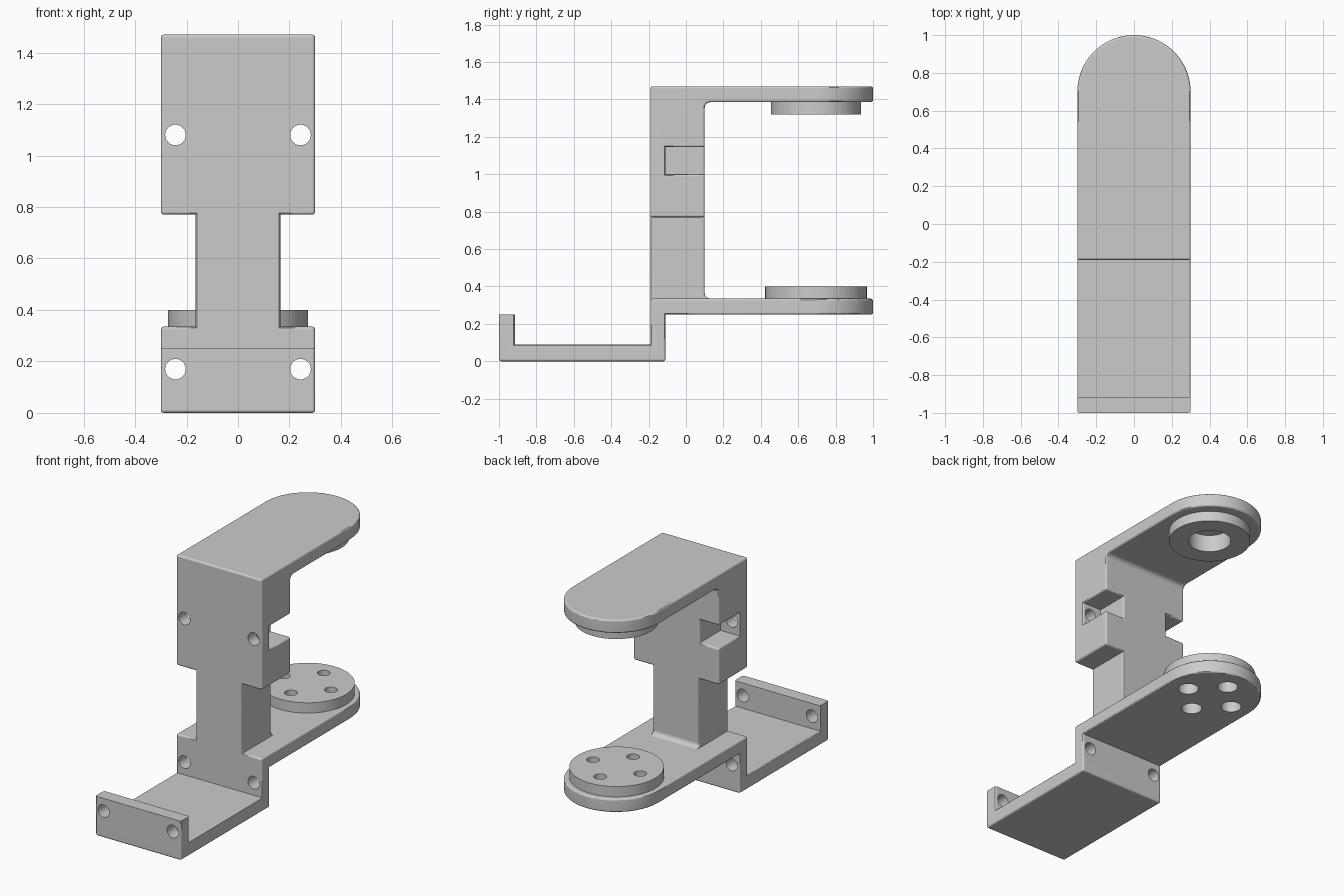
import bpy, bmesh
from math import pi, sin, cos, radians
from mathutils import Vector, Matrix

cube = bpy.data.objects.get("Cube")
if cube:
    bpy.data.objects.remove(cube, do_unlink=True)

grey = bpy.data.materials.new("plain grey")
grey.use_nodes = True
grey.diffuse_color = (0.6, 0.6, 0.6, 1)
grey.node_tree.nodes["Principled BSDF"].inputs["Base Color"].default_value = (0.6, 0.6, 0.6, 1)

HALF, NECK = 0.30, 0.165          # half widths
FRONT, BACK = -0.19, 0.10         # spine depth
PAD_Y, ROUND_Y = 0.695, 0.70


def make_object(name, bm):
    bmesh.ops.recalc_face_normals(bm, faces=bm.faces)
    mesh = bpy.data.meshes.new(name)
    bm.to_mesh(mesh)
    bm.free()
    mesh.materials.append(grey)
    obj = bpy.data.objects.new(name, mesh)
    bpy.context.collection.objects.link(obj)
    return obj


def prism(name, outline, direction):
    bm = bmesh.new()
    face = bm.faces.new([bm.verts.new(p) for p in outline])
    side = bmesh.ops.extrude_face_region(bm, geom=[face])["geom"]
    moved = [v for v in side if isinstance(v, bmesh.types.BMVert)]
    bmesh.ops.translate(bm, verts=moved, vec=Vector(direction))
    return make_object(name, bm)


def box(name, x0, x1, y0, y1, z0, z1):
    return prism(name, [(x0, y0, z0), (x1, y0, z0), (x1, y1, z0), (x0, y1, z0)], (0, 0, z1 - z0))


def cylinder(name, r, start, end, segments=48):
    a, b = Vector(start), Vector(end)
    turn = (b - a).to_track_quat("Z", "Y").to_matrix().to_4x4()
    bm = bmesh.new()
    bmesh.ops.create_cone(bm, cap_ends=True, segments=segments, radius1=r, radius2=r,
                          depth=(b - a).length, matrix=Matrix.Translation((a + b) / 2) @ turn)
    return make_object(name, bm)


def tongue(name, z0, z1):
    # plate with a half-round back end
    arc = [(HALF * cos(pi * i / 40), ROUND_Y + HALF * sin(pi * i / 40), z0) for i in range(41)]
    return prism(name, [(-HALF, FRONT, z0), (HALF, FRONT, z0)] + arc, (0, 0, z1 - z0))


def cove(name, half, z, s, r=0.03):
    # concave fillet between the spine's back and a plate
    arc = [(BACK + r - r * cos(pi * i / 10), z - s * (r - r * sin(pi * i / 10))) for i in range(6)]
    yz = [(BACK - 0.01, z + s * 0.01), (BACK - 0.01, z - s * r)] + arc + [(BACK + r, z + s * 0.01)]
    return prism(name, [(-half, y, w) for y, w in yz], (2 * half, 0, 0))


def combine(obj, others, operation):
    for other in others:
        mod = obj.modifiers.new("combine", "BOOLEAN")
        mod.operation, mod.solver, mod.object = operation, "EXACT", other
    bpy.context.view_layer.update()
    result = bpy.data.meshes.new_from_object(obj.evaluated_get(bpy.context.evaluated_depsgraph_get()))
    obj.modifiers.clear()
    obj.data = result
    for other in others:
        bpy.data.objects.remove(other, do_unlink=True)


def round_edges(obj, width):
    bm = bmesh.new()
    bm.from_mesh(obj.data)
    bmesh.ops.remove_doubles(bm, verts=bm.verts, dist=1e-4)
    bmesh.ops.dissolve_limit(bm, angle_limit=radians(1), verts=bm.verts, edges=bm.edges)

    def lip_top(e):
        return all(v.co.y < -0.9 and v.co.z > 0.24 for v in e.verts)
    edges = [e for e in bm.edges if e.is_manifold and e.is_convex
             and e.calc_face_angle() > radians(60) and not lip_top(e)]
    bmesh.ops.bevel(bm, geom=edges, offset=width, segments=3, profile=0.5,
                    affect="EDGES", clamp_overlap=False)
    bm.to_mesh(obj.data)
    bm.free()


def smooth(obj):
    bpy.ops.object.select_all(action="DESELECT")
    obj.select_set(True)
    bpy.context.view_layer.objects.active = obj
    bpy.ops.object.shade_smooth_by_angle(angle=radians(30))
    mod = obj.modifiers.new("flat_face_normals", "WEIGHTED_NORMAL")
    mod.keep_sharp = True


# Frame: two round-ended plates joined by a spine, with a front tray
frame = box("bracket_frame", -HALF, HALF, FRONT, BACK, 0.77, 1.47)
combine(frame, [
    box("neck", -NECK, NECK, FRONT, BACK, 0.30, 0.80),
    tongue("upper_plate", 1.385, 1.47),
    tongue("lower_plate", 0.25, 0.335),
    box("tray_wall", -HALF, HALF, FRONT, -0.11, 0, 0.30),
    box("tray_floor", -HALF, HALF, -1, -0.11, 0, 0.09),
    box("tray_lip", -HALF, HALF, -1, -0.915, 0, 0.25),
    cove("upper_fillet", HALF, 1.385, 1),
    cove("lower_fillet", NECK, 0.335, -1),
], "UNION")

# Side notches behind the upper screw holes
combine(frame, [box("notch", min(s * NECK, s * 0.4), max(s * NECK, s * 0.4), -0.11, 0.2, 1.0, 1.145)
                for s in (-1, 1)], "DIFFERENCE")
round_edges(frame, 0.012)

# Screw holes, counterbores and the pocket in the upper plate
spots = [(0.165 * cos(i * pi / 2), PAD_Y + 0.165 * sin(i * pi / 2)) for i in range(4)]
cuts = [cylinder("pocket", 0.125, (0, PAD_Y, 1.3), (0, PAD_Y, 1.43))]
for x in (-0.243, 0.243):
    cuts.append(cylinder("tray_hole", 0.04, (x, -1.1, 0.17), (x, -0.05, 0.17), 32))
    cuts.append(cylinder("spine_hole", 0.04, (x, -0.3, 1.08), (x, 0, 1.08), 32))
cuts += [cylinder("counterbore", 0.06, (x, y, 0.2), (x, y, 0.36), 32) for x, y in spots]
combine(frame, cuts, "DIFFERENCE")

# Round pad with four holes on the lower plate
pad = cylinder("lower_pad", 0.272, (0, PAD_Y, 0.335), (0, PAD_Y, 0.40), 64)
combine(pad, [cylinder("pad_hole", 0.037, (x, y, 0.3), (x, y, 0.5), 32) for x, y in spots], "DIFFERENCE")

# Ring under the upper plate
ring = cylinder("upper_ring", 0.24, (0, PAD_Y, 1.32), (0, PAD_Y, 1.385), 64)
combine(ring, [cylinder("ring_hole", 0.125, (0, PAD_Y, 1.2), (0, PAD_Y, 1.5))], "DIFFERENCE")

for part in (frame, pad, ring):
    smooth(part)
